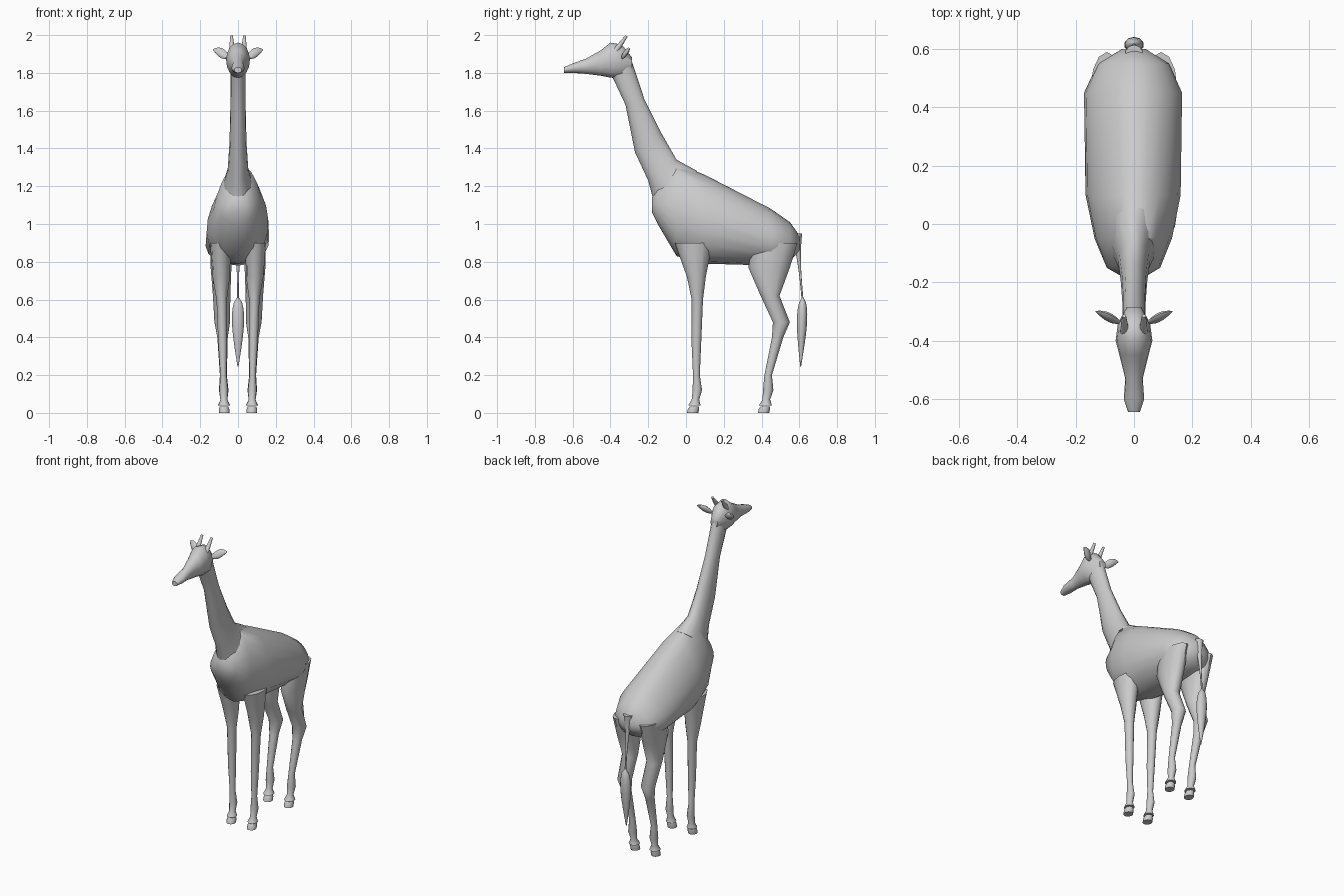
import bpy, math
from mathutils import Vector

default_cube = bpy.data.objects.get("Cube")
if default_cube:
    bpy.data.objects.remove(default_cube)

shade = 0.6
colour = (shade, shade, shade, 1)
grey = bpy.data.materials.new("plain grey")
grey.use_nodes = True
grey.diffuse_color = colour
grey.node_tree.nodes["Principled BSDF"].inputs["Base Color"].default_value = colour


def loft(name, rings, sides=16, left_taper=0, right_taper=0):
    """Skin oval rings, each given as (upper end, lower end, half-width vector)."""
    verts, faces = [], []
    for upper, lower, side in rings:
        middle, reach = (upper + lower) / 2, (upper - lower) / 2
        for step in range(sides):
            angle = math.tau * step / sides
            rise, spread = math.cos(angle), math.sin(angle)
            taper = left_taper if spread > 0 else right_taper
            verts.append(middle + reach * rise + side * spread * (1 - taper * rise))
    for start in range(0, len(verts) - sides, sides):
        for step in range(sides):
            following = (step + 1) % sides
            faces.append((start + step, start + following,
                          start + sides + following, start + sides + step))
    faces.append(range(sides))
    faces.append(range(len(verts) - sides, len(verts)))

    mesh = bpy.data.meshes.new(name)
    mesh.from_pydata(verts, [], faces)
    mesh.materials.append(grey)
    part = bpy.data.objects.new(name, mesh)
    bpy.context.collection.objects.link(part)

    # Outward normals and smooth shading with sharp rims
    bpy.ops.object.select_all(action='DESELECT')
    bpy.context.view_layer.objects.active = part
    part.select_set(True)
    bpy.ops.object.mode_set(mode='EDIT')
    bpy.ops.mesh.select_all(action='SELECT')
    bpy.ops.mesh.normals_make_consistent(inside=False)
    bpy.ops.object.mode_set(mode='OBJECT')
    bpy.ops.object.shade_smooth_by_angle(angle=math.radians(50))


def slice_ring(y, top, bottom, width):
    """Upright ring across the centre line."""
    return Vector((0, y, top)), Vector((0, y, bottom)), Vector((width, 0, 0))


def leg_ring(direction, z, y, depth):
    """Level ring of a leg; legs spread and thicken sideways with height."""
    centre = Vector((direction * (0.073 + 0.022 * z), y, z))
    reach = Vector((0, depth / 2, 0))
    width = min(depth * 0.46, 0.055)
    return centre - reach, centre + reach, Vector((width, 0, 0))


def spindle(name, start, end, radius, upward, sideways, steps=8):
    """Straight piece whose thickness follows a radius rule from start to end."""
    start, end = Vector(start), Vector(end)
    upward, sideways = Vector(upward), Vector(sideways)
    rings = []
    for step in range(steps + 1):
        along = step / steps
        centre, size = start.lerp(end, along), radius(along)
        rings.append((centre + upward * size, centre - upward * size, sideways * size))
    loft(name, rings, sides=10)


# Trunk, fuller on the left shoulder than on the right
trunk = [slice_ring(y=-0.18, top=1.14, bottom=1.06, width=0.04),
         slice_ring(y=-0.15, top=1.2, bottom=1, width=0.09),
         slice_ring(y=-0.05, top=1.32, bottom=0.83, width=0.13),
         slice_ring(y=0.1, top=1.26, bottom=0.79, width=0.16),
         slice_ring(y=0.45, top=1.08, bottom=0.78, width=0.165),
         slice_ring(y=0.55, top=1.01, bottom=0.8, width=0.12),
         slice_ring(y=0.6, top=0.94, bottom=0.86, width=0.04)]
loft("body", trunk, sides=20, left_taper=0.08, right_taper=0.3)

# Neck: nape point, throat point and half width from shoulders to skull
neck = []
for nape, throat, width in [((0.06, 1.28), (-0.16, 1.08), 0.085),
                            ((-0.05, 1.34), (-0.2, 1.23), 0.055),
                            ((-0.13, 1.48), (-0.27, 1.38), 0.045),
                            ((-0.22, 1.66), (-0.32, 1.63), 0.04),
                            ((-0.29, 1.87), (-0.4, 1.8), 0.04)]:
    neck.append((Vector((0, *nape)), Vector((0, *throat)), Vector((width, 0, 0))))
loft("neck", neck)

# Head with raised forehead and narrow muzzle
skull = [slice_ring(y=-0.285, top=1.88, bottom=1.82, width=0.025),
         slice_ring(y=-0.34, top=1.95, bottom=1.77, width=0.055),
         slice_ring(y=-0.4, top=1.96, bottom=1.775, width=0.063),
         slice_ring(y=-0.45, top=1.92, bottom=1.785, width=0.05),
         slice_ring(y=-0.53, top=1.875, bottom=1.795, width=0.03),
         slice_ring(y=-0.6, top=1.85, bottom=1.8, width=0.035),
         slice_ring(y=-0.645, top=1.83, bottom=1.8, width=0.02)]
loft("head", skull)

# Height, position and depth down each kind of leg, from haunch to fetlock
leg_shapes = {
    "front": [(0.9, 0.04, 0.2), (0.72, 0.055, 0.1), (0.6, 0.06, 0.06),
              (0.36, 0.055, 0.05), (0.2, 0.055, 0.036), (0.12, 0.06, 0.05),
              (0.07, 0.05, 0.04), (0.04, 0.045, 0.065)],
    "hind": [(0.9, 0.47, 0.24), (0.77, 0.44, 0.22), (0.62, 0.445, 0.1),
             (0.48, 0.505, 0.09), (0.4, 0.485, 0.06), (0.2, 0.435, 0.04),
             (0.12, 0.435, 0.055), (0.07, 0.425, 0.04), (0.04, 0.42, 0.07)],
}

for label, direction in (("left", 1), ("right", -1)):
    for place, shape in leg_shapes.items():
        loft(f"{label}_{place}_leg", [leg_ring(direction, *row) for row in shape], sides=12)
        # Hoof, flaring forward below the fetlock
        ankle = shape[-1][1]
        hoof = [leg_ring(direction, z=0.035, y=ankle, depth=0.05),
                leg_ring(direction, z=0.02, y=ankle - 0.005, depth=0.06),
                leg_ring(direction, z=0, y=ankle - 0.01, depth=0.06)]
        loft(f"{label}_{place}_hoof", hoof, sides=12)

    # Horns leaning back, with blunt tips
    spindle(label + "_horn", (direction * 0.032, -0.37, 1.92), (direction * 0.034, -0.315, 1.995),
            lambda along: 0.016 - 0.009 * along, upward=(0, -0.8, 0.6), sideways=(1, 0, 0))

    # Leaf-shaped ears
    spindle(label + "_ear", (direction * 0.04, -0.34, 1.885), (direction * 0.132, -0.3, 1.923),
            lambda along: 0.003 + 0.024 * math.sin(math.pi * along),
            upward=(0, 0.4, 1), sideways=(0, 0.5, 0))

# Tail: stem narrowing quickly from the rump, then a hanging tuft
spindle("tail_stem", (0, 0.585, 0.95), (0, 0.617, 0.6),
        lambda along: 0.005 + 0.025 * (1 - along) ** 3, upward=(0, 1, 0), sideways=(1, 0, 0))
spindle("tail_tuft", (0, 0.618, 0.615), (0, 0.607, 0.245),
        lambda along: 0.003 + 0.031 * math.sin(math.pi * along ** 0.6),
        upward=(0, 0.8, 0), sideways=(1, 0, 0), steps=12)
